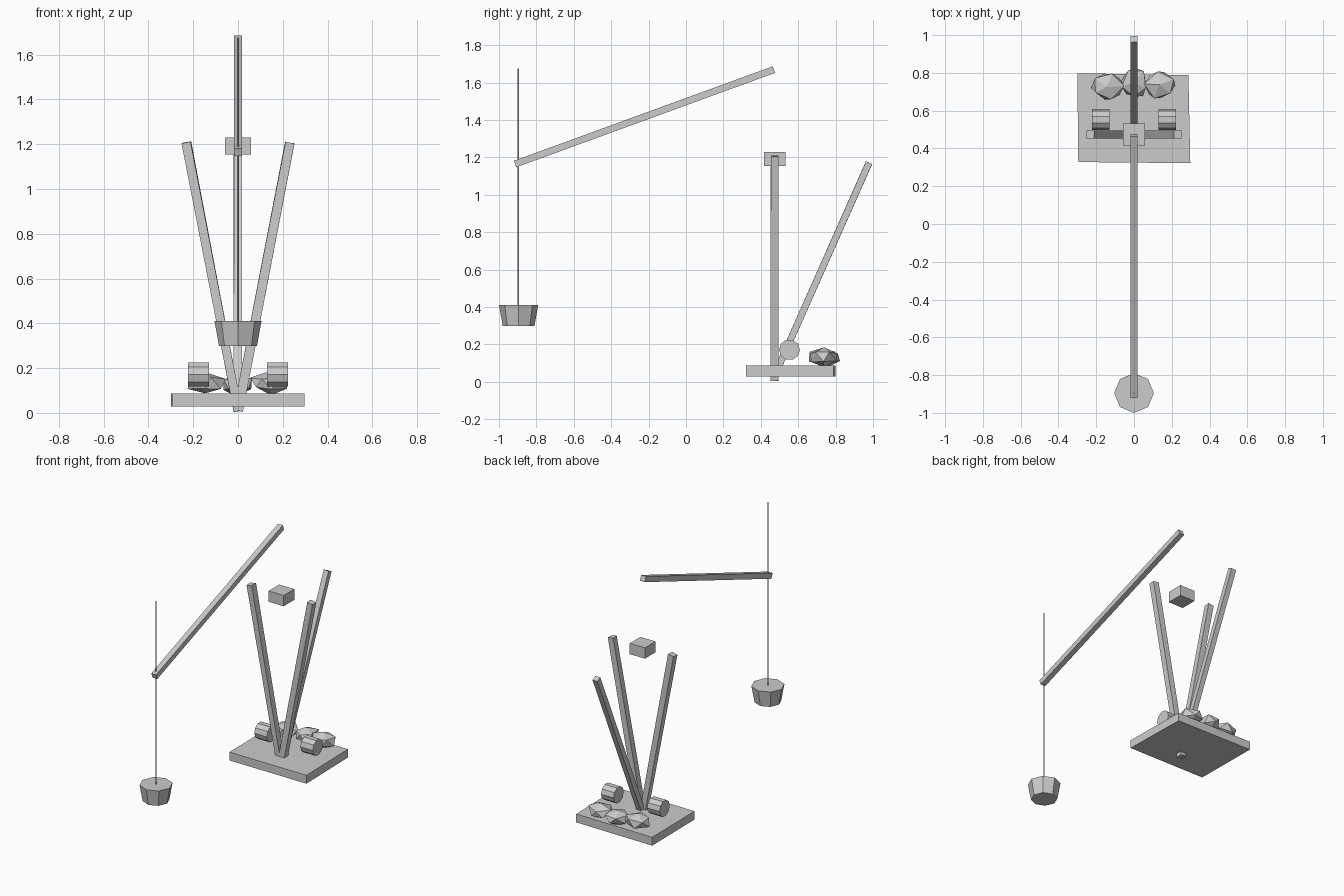
import bpy, bmesh, math, random
from mathutils import Vector, Matrix

if "Cube" in bpy.data.objects:
    bpy.data.objects.remove(bpy.data.objects["Cube"])

random.seed(4)


def finish(name, bm):
    bmesh.ops.recalc_face_normals(bm, faces=bm.faces)
    me = bpy.data.meshes.new(name)
    bm.to_mesh(me)
    bm.free()
    ob = bpy.data.objects.new(name, me)
    bpy.context.collection.objects.link(ob)
    return ob


def jitter(bm, amount):
    for v in bm.verts:
        v.co += Vector([random.uniform(-amount, amount) for _ in range(3)])


def box(name, centre, size):
    bm = bmesh.new()
    bmesh.ops.create_cube(bm, size=1, matrix=Matrix.Translation(centre) @ Matrix.Diagonal((*size, 1)))
    return finish(name, bm)


def beam(name, a, b, thick, side, rough=0.0):
    # square timber from a to b, with one face square to the side axis
    a, b, side = Vector(a), Vector(b), Vector(side)
    z = (b - a).normalized()
    y = z.cross(side).normalized()
    x = y.cross(z)
    rot = Matrix((x, y, z)).transposed().to_4x4()
    bm = bmesh.new()
    bmesh.ops.create_cube(bm, size=1, matrix=Matrix.Translation((a + b) / 2) @ rot
                          @ Matrix.Diagonal((thick, thick, (b - a).length, 1)))
    jitter(bm, rough)
    return finish(name, bm)


def cone(name, centre, r1, r2, depth, sides, rot=Matrix()):
    bm = bmesh.new()
    bmesh.ops.create_cone(bm, cap_ends=True, segments=sides, radius1=r1, radius2=r2,
                          depth=depth, matrix=Matrix.Translation(centre) @ rot)
    return finish(name, bm)


# Slightly uneven base slab, extruded from its outline
bm = bmesh.new()
outline = [(-0.295, 0.328), (0.298, 0.322), (0.288, 0.788), (-0.30, 0.798)]
slab = bm.faces.new([bm.verts.new((x, y, 0.028)) for x, y in outline])
ext = bmesh.ops.extrude_face_region(bm, geom=[slab], use_keep_orig=True)
tops = [g for g in ext["geom"] if isinstance(g, bmesh.types.BMVert)]
bmesh.ops.translate(bm, verts=tops, vec=(0, 0, 0.058))
finish("base_slab", bm)

# Three legs fanning out from the foot
for side, s in (("left", -1), ("right", 1)):
    beam(side + "_leg", (0, 0.474, 0.008), (s * 0.231, 0.474, 1.208), 0.041, (0, 1, 0), 0.002)
beam("rear_leg", (0, 0.468, 0.02), (0, 0.979, 1.172), 0.037, (1, 0, 0), 0.001)

# Pivot block and lever pole
box("pivot_block", (0, 0.474, 1.192), (0.116, 0.116, 0.075))
beam("lever_pole", (0, -0.914, 1.164), (0, 0.47, 1.669), 0.037, (1, 0, 0))

# Rope and bucket
cone("rope", (0, -0.896, 1.027), 0.004, 0.004, 1.294, 6)
cone("bucket", (0, -0.895, 0.355), 0.085, 0.105, 0.112, 8)

# Log rollers
turn = Matrix.Rotation(math.pi / 2, 4, 'Y')
for side, s in (("left", -1), ("right", 1)):
    cone(side + "_roller", (s * 0.176, 0.553, 0.171), 0.056, 0.056, 0.095, 10, turn)

# Faceted counterweight stones
for i, (x, y, z, rx) in enumerate([(-0.138, 0.73, 0.134, 0.088),
                                   (0.0, 0.742, 0.128, 0.078),
                                   (0.138, 0.733, 0.134, 0.085)]):
    bm = bmesh.new()
    bmesh.ops.create_icosphere(bm, subdivisions=1, radius=1,
                               matrix=Matrix.Rotation(i * 0.9, 4, 'Z'))
    jitter(bm, 0.12)
    bm.transform(Matrix.Translation((x, y, z)) @ Matrix.Diagonal((rx, 0.083, 0.05, 1)))
    finish("stone_%d" % (i + 1), bm)
